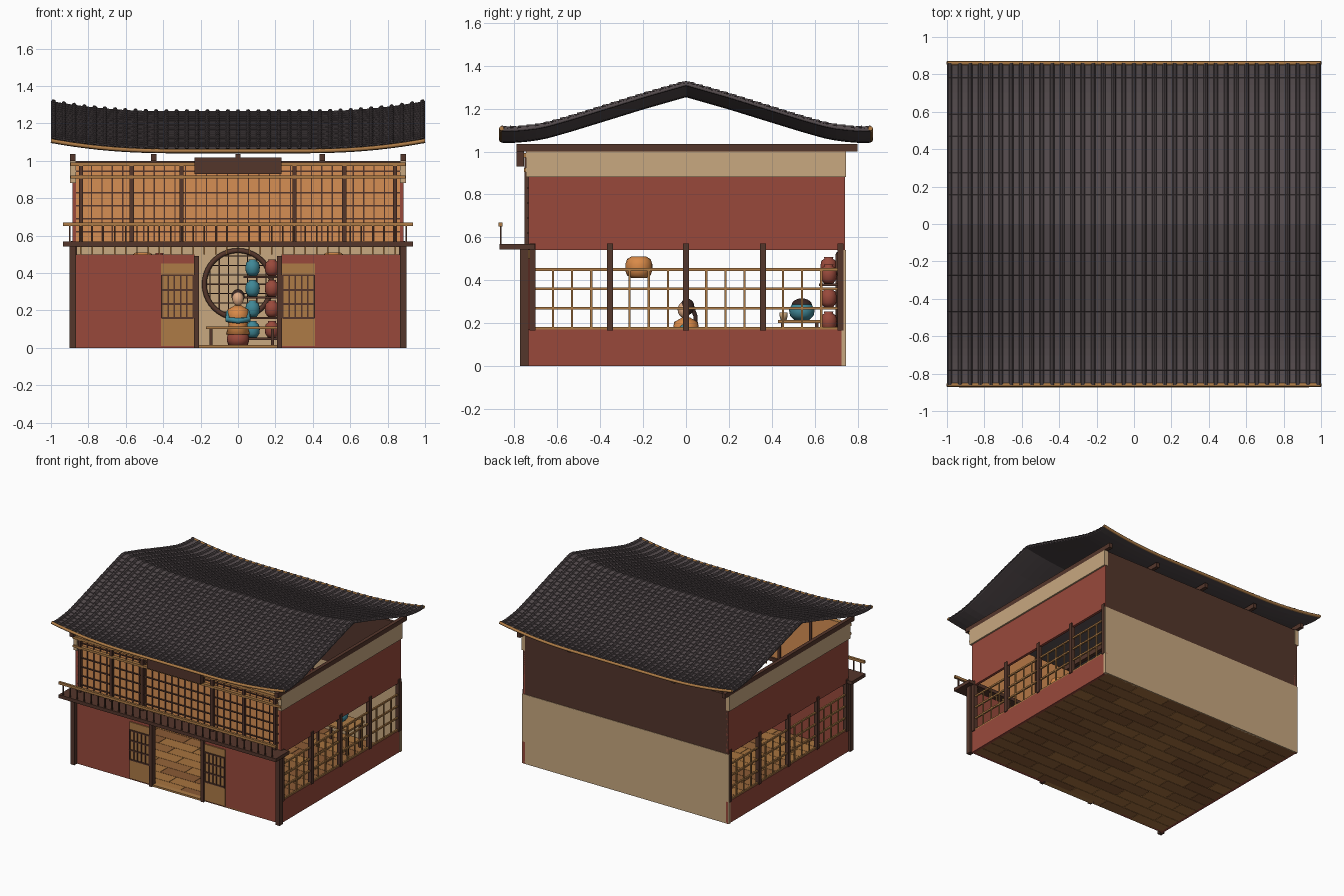
import bpy, bmesh, math, random
from mathutils import Matrix, Vector

if "Cube" in bpy.data.objects:
    bpy.data.objects.remove(bpy.data.objects["Cube"])

random.seed(4)

def mat(name, hexa):
    c = [int(hexa[i:i + 2], 16) / 255 for i in (0, 2, 4)]
    m = bpy.data.materials.new(name)
    m.diffuse_color = [((v + 0.055) / 1.055) ** 2.4 for v in c] + [1]
    m.use_nodes = True
    m.node_tree.nodes["Principled BSDF"].inputs["Base Color"].default_value = m.diffuse_color
    return m

RED, DARK, CREAM = mat("red", "98493B"), mat("dark_wood", "54362B"), mat("plaster", "C8A880")
TAN, PAPER, ROOF = mat("tan_wood", "AD7B46"), mat("paper", "D68F54"), mat("roof_tile", "544B4D")
TEAL, ORANGE, SKIN, HAIR = mat("teal", "3F8796"), mat("orange", "D98A48"), mat("skin", "E0AC86"), mat("hair", "3A2825")
PLANKS = [mat("plank_" + c, c) for c in ("A8743F", "96653A", "8A5A34")]

def finish(name, bm, m, smooth=False):
    bmesh.ops.recalc_face_normals(bm, faces=bm.faces)
    me = bpy.data.meshes.new(name)
    bm.to_mesh(me)
    bm.free()
    me.materials.append(m)
    for p in me.polygons:
        p.use_smooth = smooth
    o = bpy.data.objects.new(name, me)
    bpy.context.collection.objects.link(o)
    return o

def boxes(name, m, items):
    """One mesh of boxes, each given as x0, x1, y0, y1, z0, z1."""
    bm = bmesh.new()
    for x0, x1, y0, y1, z0, z1 in items:
        t = Matrix.Translation(((x0 + x1) / 2, (y0 + y1) / 2, (z0 + z1) / 2))
        bmesh.ops.create_cube(bm, size=1, matrix=t @ Matrix.Diagonal((x1 - x0, y1 - y0, z1 - z0, 1)))
    return finish(name, bm, m)

def mirror(items):
    return items + [(-b, -a, *r) for a, b, *r in items]

def lathe(name, m, places, prof, n=16):
    """Turned shape (radius, height) repeated at each place."""
    bm = bmesh.new()
    for x, y, z in places:
        rings = [[bm.verts.new((x + r * math.cos(k * math.tau / n), y + r * math.sin(k * math.tau / n), z + h))
                  for k in range(n)] for r, h in prof]
        for a, b in zip(rings, rings[1:]):
            for k in range(n):
                bm.faces.new((a[k], a[(k + 1) % n], b[(k + 1) % n], b[k]))
        bm.faces.new(rings[0])
        bm.faces.new(rings[-1])
    return finish(name, bm, m, True)

def ball(name, m, loc, scale):
    bm = bmesh.new()
    bmesh.ops.create_uvsphere(bm, u_segments=16, v_segments=10, radius=1,
                              matrix=Matrix.Translation(loc) @ Matrix.Diagonal((*scale, 1)))
    return finish(name, bm, m, True)

def tube(name, m, pts, r, cyclic=False):
    cu = bpy.data.curves.new(name, 'CURVE')
    cu.dimensions, cu.bevel_depth, cu.bevel_resolution, cu.use_fill_caps = '3D', r, 2, True
    s = cu.splines.new('POLY')
    s.points.add(len(pts) - 1)
    for p, q in zip(s.points, pts):
        p.co = (*q, 1)
    s.use_cyclic_u = cyclic
    cu.materials.append(m)
    o = bpy.data.objects.new(name, cu)
    bpy.context.collection.objects.link(o)
    return o

def frange(a, b, n):
    return [a + (b - a) * i / n for i in range(n + 1)]

# plank floor in three tones, staggered rows
rows = {0: [], 1: [], 2: []}
for j in range(15):
    y = -0.74 + j * 1.48 / 15
    cuts = [-0.87] + [-0.87 + 0.29 * k + (0.145 if j % 2 else 0) for k in range(0 if j % 2 else 1, 6)] + [0.87]
    for a, b in zip(cuts, cuts[1:]):
        rows[random.randrange(3)].append((a, b - 0.003, y, y + 0.096, 0, 0.012))
for k, it in rows.items():
    boxes(f"floor_planks_{k}", PLANKS[k], it)

# back wall and side walls
boxes("back_wall_lower", CREAM, [(-0.89, 0.89, 0.725, 0.745, 0, 0.54)])
boxes("back_wall_upper", DARK, [(-0.88, 0.88, 0.722, 0.742, 0.54, 1.0)])
boxes("side_walls", RED, mirror([(0.865, 0.885, -0.74, 0.745, 0, 0.17), (0.865, 0.885, -0.735, 0.742, 0.54, 0.88)]))
boxes("side_friezes", CREAM, mirror([(0.865, 0.897, -0.745, 0.745, 0.88, 1.0)]))

# side windows: posts and lattice
boxes("side_window_posts", DARK, mirror([(0.862, 0.892, y - 0.014, y + 0.014, 0.165, 0.57)
                                         for y in (-0.715, -0.355, 0, 0.36, 0.72)]))
bars = [(0.87, 0.882, -0.71, 0.72, z - 0.006, z + 0.006) for z in (0.176, 0.27, 0.36, 0.45)]
bars += [(0.872, 0.88, y - 0.005, y + 0.005, 0.17, 0.45) for y in frange(-0.71, 0.72, 16)]
boxes("side_window_lattice", TAN, mirror(bars))

# front ground floor: wall, corner and door posts, sliding doors, transom
boxes("front_wall", RED, mirror([(0.232, 0.872, -0.74, -0.72, 0, 0.5)]))
boxes("front_corner_posts", DARK, mirror([(0.867, 0.9, -0.775, -0.735, 0, 0.545)]))
boxes("door_posts", DARK, mirror([(0.209, 0.235, -0.76, -0.715, 0, 0.49)]))
boxes("door_sill", TAN, [(-0.22, 0.22, -0.75, -0.71, 0, 0.014)])
boxes("sliding_doors", TAN, mirror([(0.235, 0.412, -0.748, -0.738, 0.01, 0.45)]))
bars = [(0.237, 0.41, -0.755, -0.747, z - 0.005, z + 0.005) for z in (0.16, 0.235, 0.31, 0.388)]
bars += [(x - 0.004, x + 0.004, -0.754, -0.747, 0.16, 0.39) for x in frange(0.24, 0.407, 5)]
boxes("door_lattice", DARK, mirror(bars))
boxes("transom_bars", TAN, [(x - 0.004, x + 0.004, -0.735, -0.725, 0.5, 0.547) for x in frange(-0.84, 0.84, 28)])

# balcony
boxes("balcony_deck", DARK, [(-0.935, 0.935, -0.87, -0.705, 0.542, 0.568)])
boxes("balcony_rail", TAN, [(-0.935, 0.935, -0.873, -0.855, 0.65, 0.669)])
boxes("balcony_balusters", DARK, [(x - 0.004, x + 0.004, -0.868, -0.86, 0.565, 0.655) for x in frange(-0.9, 0.9, 30)])

# upper floor paper screens
boxes("paper_screens", PAPER, [(-0.865, 0.865, -0.73, -0.72, 0.565, 0.99)])
boxes("screen_posts", DARK, mirror([(x - 0.011, x + 0.011, -0.752, -0.712, 0.565, 0.985) for x in (0.302, 0.57, 0.84)]))
bars = [(-0.865, 0.865, -0.738, -0.729, z - 0.004, z + 0.004) for z in (0.62, 0.69, 0.76, 0.83, 0.945)]
bars += [(x - 0.003, x + 0.003, -0.737, -0.729, 0.57, 0.985) for x in frange(-0.84, 0.84, 30)]
boxes("screen_lattice", DARK, bars)
boxes("screen_rails", TAN, [(-0.895, 0.895, -0.755, -0.725, 0.905, 0.922), (-0.895, 0.895, -0.757, -0.722, 0.972, 0.992)])
boxes("blank_sign_board", DARK, [(-0.232, 0.232, -0.79, -0.755, 0.93, 1.018)])
boxes("roof_beams", DARK, [(x - 0.014, x + 0.014, -0.79, 0.8, 1.0, 1.035) for x in (-0.883, -0.45, 0, 0.45, 0.883)])

# roof: sagging slope, ends swept upward
SLOPE = [(0, 1.265), (0.2, 1.208), (0.4, 1.146), (0.55, 1.1), (0.65, 1.072), (0.72, 1.059), (0.8, 1.052), (0.87, 1.053)]

def roof_z(x, y):
    y = min(abs(y), 0.869)
    for (a, za), (b, zb) in zip(SLOPE, SLOPE[1:]):
        if a <= y <= b:
            base = za + (zb - za) * (y - a) / (b - a)
            break
    return base + 0.055 * max(0, (abs(x) - 0.35) / 0.65) ** 2.2

def sheet(name, m, xs, ys):
    """Grid over (x, lift) and (y, lift) samples."""
    bm = bmesh.new()
    g = [[bm.verts.new((x, y, roof_z(x, y) + hx + hy)) for y, hy in ys] for x, hx in xs]
    for a, b in zip(g, g[1:]):
        for k in range(len(ys) - 1):
            bm.faces.new((a[k], b[k], b[k + 1], a[k + 1]))
    return finish(name, bm, m)

RIB = [(-0.012, 0), (-0.008, 0.008), (0, 0.011), (0.008, 0.008), (0.012, 0)]
xs = [(-1, 0)] + [(c + d, h) for c in frange(-0.985, 0.985, 36) for d, h in RIB] + [(1, 0)]
half = []
for i in range(22):
    half += [(0.86 * i / 22 + 0.0005, 0), (0.86 * (i + 1) / 22, 0.005)]
sheet("roof_tiles", ROOF, xs, [(-y, h) for y, h in reversed(half)] + half)
sheet("roof_underside", ROOF, [(x, -0.012) for x in frange(-1, 1, 32)], [(y, 0) for y in frange(-0.86, 0.86, 32)])
for s, side in ((-1, "front"), (1, "back")):
    tube(side + "_eave_trim", TAN, [(x, s * 0.86, roof_z(x, 0.86)) for x in frange(-1, 1, 32)], 0.011)
for s, side in ((-1, "left"), (1, "right")):
    tube(side + "_verge", ROOF, [(s * 0.99, y, roof_z(1, y) - 0.006) for y in frange(-0.86, 0.86, 32)], 0.009)

# round lattice window on the back wall
tube("moon_window_ring", DARK, [(0.18 * math.cos(a), 0.71, 0.34 + 0.18 * math.sin(a))
                                for a in frange(0, math.tau, 40)[:-1]], 0.013, True)
bars = []
for d in frange(-0.15, 0.15, 6):
    w = math.sqrt(0.18 ** 2 - d * d)
    bars += [(d - 0.003, d + 0.003, 0.715, 0.724, 0.34 - w, 0.34 + w), (-w, w, 0.715, 0.724, 0.337 + d, 0.343 + d)]
boxes("moon_window_lattice", DARK, bars)

# pot shelves
POT = [(0.022, 0), (0.036, 0.02), (0.039, 0.045), (0.034, 0.07), (0.02, 0.08), (0.022, 0.088)]
LEVELS = (0.055, 0.165, 0.275, 0.385)
boxes("pot_shelves", DARK, [(a, b, 0.62, 0.72, z - 0.012, z) for z in LEVELS for a, b in ((0.03, 0.225), (-0.71, -0.37))])
lathe("teal_pots", TEAL, [(x, 0.665, z) for z in LEVELS for x in (0.078, -0.66)], POT)
lathe("red_pots", RED, [(x, 0.665, z) for z in LEVELS for x in (0.182, -0.42)] + [(-0.42, 0.665, 0.42)], POT)

# hanging lanterns
lathe("lanterns", ORANGE, [(x, -0.22, 0.41) for x in (-0.51, 0.51)],
      [(0.035, 0), (0.055, 0.012), (0.063, 0.035), (0.063, 0.065), (0.055, 0.088), (0.035, 0.1)])

def table(name, x, y, w, d, h):
    legs = [(x + sx * (w / 2 - 0.025) - 0.008, x + sx * (w / 2 - 0.025) + 0.008, y + sy * (d / 2 - 0.02) - 0.008,
             y + sy * (d / 2 - 0.02) + 0.008, 0.01, h - 0.01) for sx in (-1, 1) for sy in (-1, 1)]
    boxes(name + "_top", TAN, [(x - w / 2, x + w / 2, y - d / 2, y + d / 2, h - 0.014, h)])
    boxes(name + "_legs", DARK, legs)

# seated figure with low table, side table with a kettle
table("low_table", 0.02, -0.16, 0.38, 0.16, 0.115)
table("side_table", 0.5, 0.53, 0.3, 0.2, 0.215)
lathe("stool", RED, [(0, 0, 0.01)], [(0.05, 0), (0.06, 0.03), (0.055, 0.07)])
lathe("figure_robe", ORANGE, [(0, 0, 0.07)], [(0.065, 0), (0.05, 0.05), (0.062, 0.1), (0.055, 0.135), (0.02, 0.155)])
tube("figure_sleeves", TEAL, [(-0.05, 0, 0.19), (-0.055, -0.04, 0.15), (0, -0.07, 0.145), (0.055, -0.04, 0.15), (0.05, 0, 0.19)], 0.015)
ball("figure_head", SKIN, (0, -0.008, 0.262), (0.031, 0.031, 0.038))
ball("figure_hair", HAIR, (0, 0.006, 0.276), (0.035, 0.033, 0.038))
tube("figure_hair_tail", HAIR, [(0, 0.03, 0.27), (0, 0.045, 0.23), (0, 0.04, 0.18)], 0.01)
lathe("kettle", TEAL, [(0.5, 0.54, 0.215)], [(0.035, 0), (0.055, 0.02), (0.06, 0.045), (0.045, 0.075)])
ball("kettle_lid", HAIR, (0.5, 0.54, 0.285), (0.047, 0.047, 0.03))
lathe("cup", CREAM, [(0.42, 0.455, 0.215)], [(0.014, 0), (0.019, 0.02), (0.018, 0.035)])
